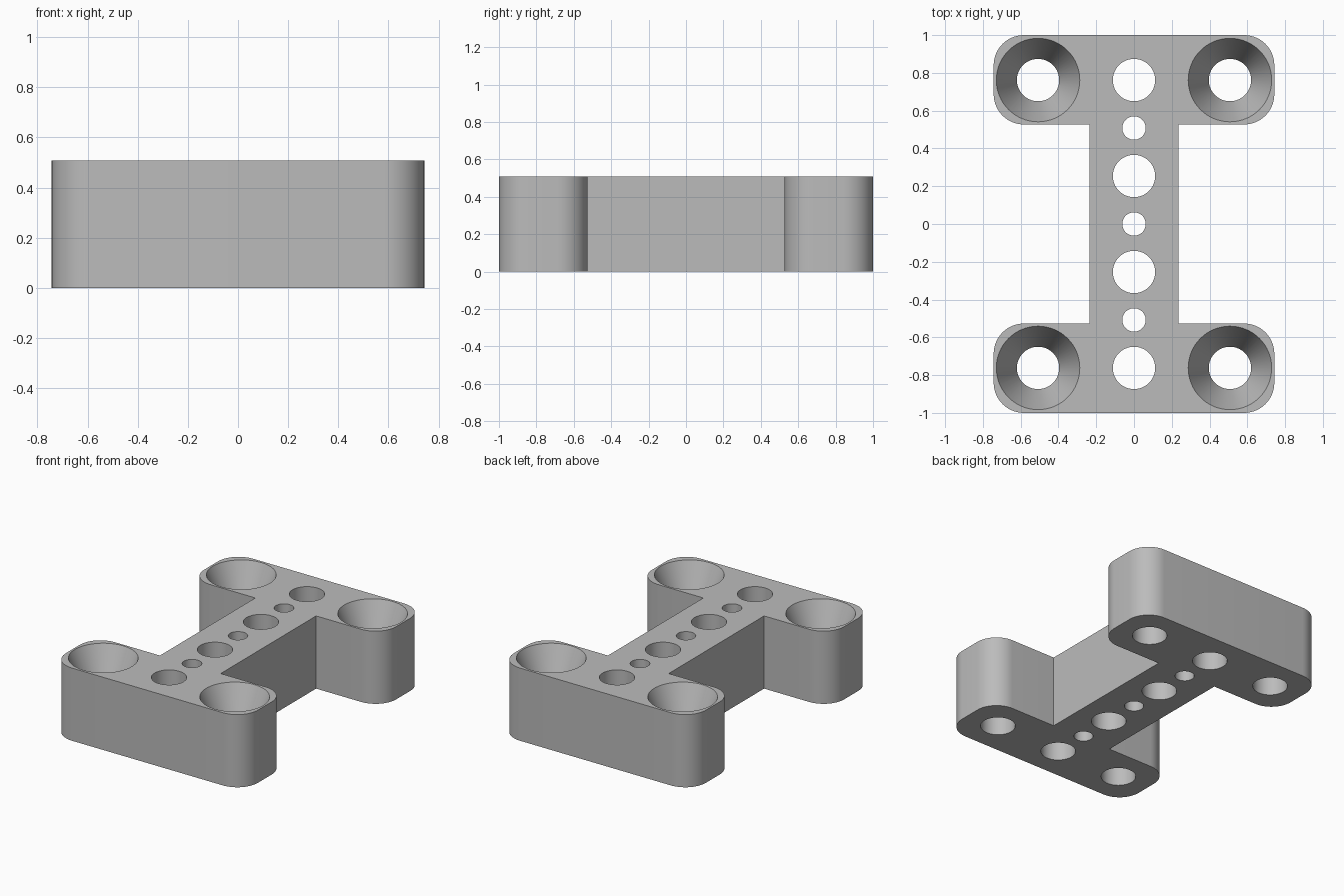
import bpy
import bmesh
from math import cos, sin, pi, radians

cube = bpy.data.objects.get("Cube")
if cube:
    bpy.data.objects.remove(cube, do_unlink=True)

HEIGHT = 0.508
HALF_W, HALF_L = 0.743, 1.0      # overall half width and half length
WEB, BAR = 0.235, 0.527          # half width of the web, inner edge of the bars
PITCH = 0.254
SEGMENTS = 64

grey = bpy.data.materials.new("light grey")
grey.use_nodes = True
grey.diffuse_color = (0.5, 0.5, 0.5, 1)
grey.node_tree.nodes["Principled BSDF"].inputs["Base Color"].default_value = (0.5, 0.5, 0.5, 1)


def make_object(name, bm):
    bmesh.ops.recalc_face_normals(bm, faces=bm.faces)
    mesh = bpy.data.meshes.new(name)
    bm.to_mesh(mesh)
    bm.free()
    mesh.materials.append(grey)
    obj = bpy.data.objects.new(name, mesh)
    bpy.context.collection.objects.link(obj)
    return obj


def add_turned(bm, x, y, profile):
    """Add a closed solid of revolution from (radius, z) pairs."""
    rings = []
    for r, z in profile:
        angles = [2 * pi * i / SEGMENTS for i in range(SEGMENTS)]
        rings.append([bm.verts.new((x + r * cos(a), y + r * sin(a), z)) for a in angles])
    for low, high in zip(rings, rings[1:]):
        for i in range(SEGMENTS):
            j = (i + 1) % SEGMENTS
            bm.faces.new((low[i], low[j], high[j], high[i]))
    bm.faces.new(rings[0][::-1])
    bm.faces.new(rings[-1])


# I-shaped block: one half of the outline, turned half way round for the other
half = [(WEB, -BAR), (WEB, BAR), (HALF_W, BAR), (HALF_W, HALF_L),
        (-HALF_W, HALF_L), (-HALF_W, BAR)]
outline = half + [(-x, -y) for x, y in half]
bm = bmesh.new()
base = bm.faces.new([bm.verts.new((x, y, 0)) for x, y in outline])
top = bmesh.ops.extrude_face_region(bm, geom=[base])
bmesh.ops.translate(bm, vec=(0, 0, HEIGHT),
                    verts=[v for v in top["geom"] if isinstance(v, bmesh.types.BMVert)])

# Round the outer upright corners
corners = [e for e in bm.edges
           if abs(e.verts[0].co.z - e.verts[1].co.z) > 0.1
           and abs(e.verts[0].co.x) > HALF_W - 0.01]
bmesh.ops.bevel(bm, geom=corners, offset=0.16, segments=14, profile=0.5, affect="EDGES")
block = make_object("bracket_block", bm)

# Hole cutters: a row of alternating bores and four countersunk corner holes
bm = bmesh.new()
for i in range(-3, 4):
    radius = 0.112 if i % 2 else 0.062
    add_turned(bm, 0, i * PITCH, [(radius, -0.1), (radius, HEIGHT + 0.1)])
for sx in (-1, 1):
    for sy in (-1, 1):
        add_turned(bm, sx * 2 * PITCH, sy * 3 * PITCH,
                   [(0.112, -0.1), (0.112, 0.25), (0.221, HEIGHT), (0.221, HEIGHT + 0.1)])
cutter = make_object("hole_cutter", bm)
cutter.hide_render = True

# Cut the holes and keep only the finished block
cut = block.modifiers.new("holes", "BOOLEAN")
cut.operation = "DIFFERENCE"
cut.solver = "EXACT"
cut.object = cutter
bpy.ops.object.select_all(action="DESELECT")
block.select_set(True)
bpy.context.view_layer.objects.active = block
bpy.ops.object.modifier_apply(modifier=cut.name)
bpy.data.objects.remove(cutter, do_unlink=True)
bpy.ops.object.shade_smooth_by_angle(angle=radians(20))
